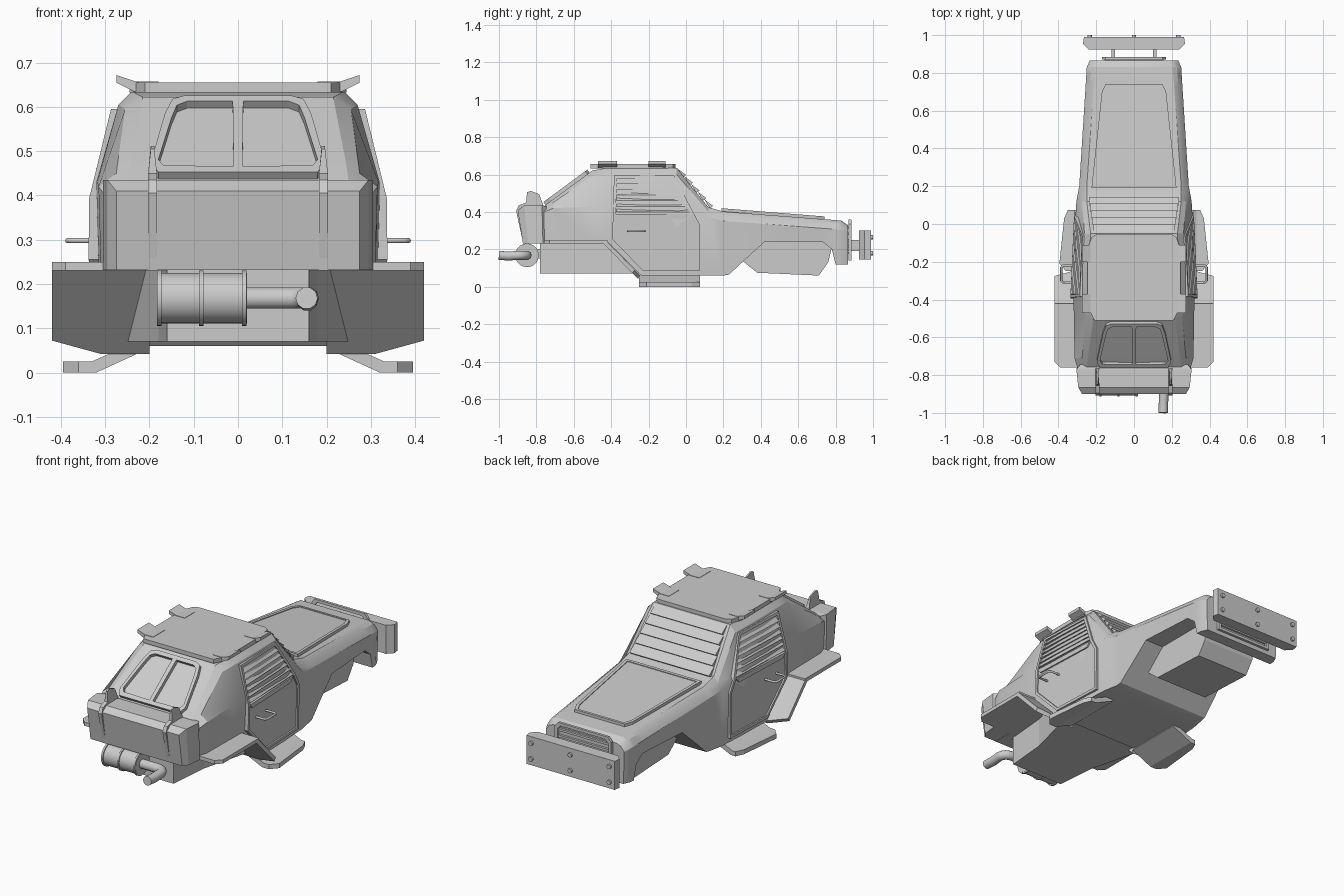
import bpy, bmesh, math
from mathutils import Vector as V

if "Cube" in bpy.data.objects:
    bpy.data.objects.remove(bpy.data.objects["Cube"])


def finish(name, bm, mirror=False, smooth=0):
    bmesh.ops.recalc_face_normals(bm, faces=bm.faces)
    me = bpy.data.meshes.new(name)
    bm.to_mesh(me)
    bm.free()
    ob = bpy.data.objects.new(name, me)
    bpy.context.collection.objects.link(ob)
    if mirror:
        ob.modifiers.new("mirror", 'MIRROR')
    if smooth:
        bpy.ops.object.select_all(action='DESELECT')
        bpy.context.view_layer.objects.active = ob
        ob.select_set(True)
        bpy.ops.object.shade_smooth_by_angle(angle=math.radians(smooth))
    return ob


def loft(name, rings, mirror=False, smooth=0):
    """Closed rings of equal length, bridged and capped."""
    bm = bmesh.new()
    vs = [[bm.verts.new(p) for p in r] for r in rings]
    n = len(rings[0])
    for a, b in zip(vs, vs[1:]):
        for i in range(n):
            j = (i + 1) % n
            bm.faces.new((a[i], a[j], b[j], b[i]))
    bm.faces.new(vs[0])
    bm.faces.new(vs[-1])
    return finish(name, bm, mirror, smooth)


def prism(name, pts, vec, mirror=False, smooth=0):
    return loft(name, [pts, [V(p) + V(vec) for p in pts]], mirror, smooth)


def frame(name, outer, inner, vec, mirror=False):
    """Flat ring between two outlines, thickened by vec."""
    bm = bmesh.new()
    loops = [outer, inner, [V(p) + V(vec) for p in inner], [V(p) + V(vec) for p in outer]]
    vs = [[bm.verts.new(p) for p in l] for l in loops]
    n = len(outer)
    for k in range(4):
        a, b = vs[k], vs[(k + 1) % 4]
        for i in range(n):
            j = (i + 1) % n
            bm.faces.new((a[i], a[j], b[j], b[i]))
    return finish(name, bm, mirror)


def box(name, lo, hi, mirror=False):
    (a, b, c), (d, e, f) = lo, hi
    return prism(name, [(a, b, c), (d, b, c), (d, e, c), (a, e, c)], (0, 0, f - c), mirror)


def cyl(name, r, p, q, seg=24):
    p, q = V(p), V(q)
    bm = bmesh.new()
    bmesh.ops.create_cone(bm, cap_ends=True, segments=seg, radius1=r, radius2=r, depth=(q - p).length)
    rot = (q - p).to_track_quat('Z', 'Y').to_matrix().to_4x4()
    bmesh.ops.transform(bm, matrix=rot, verts=bm.verts)
    bmesh.ops.translate(bm, vec=(p + q) / 2, verts=bm.verts)
    return finish(name, bm, smooth=40)


def tube(name, pts, r, mirror=False, cyclic=False):
    cu = bpy.data.curves.new(name, 'CURVE')
    cu.dimensions = '3D'
    cu.bevel_depth, cu.bevel_resolution, cu.use_fill_caps = r, 3, True
    s = cu.splines.new('POLY')
    s.points.add(len(pts) - 1)
    for q, p in zip(s.points, pts):
        q.co = (*p, 1)
    s.use_cyclic_u = cyclic
    ob = bpy.data.objects.new(name, cu)
    bpy.context.collection.objects.link(ob)
    if mirror:
        ob.modifiers.new("mirror", 'MIRROR')


# body shell: y, then (half width, z) of top edge, chamfer, belt, then bottom z
st = [(-.76, .25, .43, .27, .42, .30, .40, .24), (-.71, .245, .468, .275, .45, .315, .42, .24),
      (-.50, .215, .622, .255, .595, .318, .43, .24), (-.42, .24, .635, .27, .605, .32, .43, .24),
      (-.24, .24, .635, .27, .605, .32, .42, .06), (-.05, .23, .635, .262, .60, .315, .41, .06),
      (.12, .25, .425, .275, .40, .305, .37, .06)]
for y, zb in [(.20, .06), (.23, .065), (.30, .13), (.42, .24), (.73, .24), (.78, .2), (.80, .12), (.83, .12)]:
    t = (y - .2) / .63
    st.append((y, .25 - .045 * t, .402 - .048 * t, .268 - .04 * t, .388 - .048 * t,
               .29 - .04 * t, .352 - .047 * t, zb))
st.append((.865, .19, .33, .215, .32, .235, .295, .12))
rings = []
for y, wt, zt, wc, zc, ws, zs, zb in st:
    half = [(wt, y, zt), (wc, y, zc), (ws, y, zs), (ws - .005, y, zb)]
    rings.append(half + [(-x, b, c) for x, b, c in reversed(half)])
loft("body_shell", rings, smooth=25)

# underbody: engine bay and rear chassis
prism("engine_bay", [(-.16, .2, .25), (-.16, .2, .065), (-.16, .24, .15), (-.16, .30, .14), (-.16, .38, .075),
                     (-.16, .71, .06), (-.16, .76, .13), (-.16, .79, .25)], (.32, 0, 0))
loft("rear_chassis", [[(-w, y, .25), (w, y, .25), (w, y, .07), (-w, y, .07)]
                      for y, w in [(-.78, .16), (-.55, .18), (-.24, .26)]])

# hood panel with raised border
hz = lambda x, y: (x, y, .415 - (y - .2) * .08)
hood = [(.225, .19), (.17, .70), (.15, .74), (-.15, .74), (-.17, .70), (-.225, .19)]
prism("hood_panel", [hz(*p) for p in hood], (0, 0, -.03))
frame("hood_panel_trim", [hz(*p) for p in hood],
      [hz(x * .92, y + (.015 if y < .3 else -.012)) for x, y in hood], (0, 0, .004))

# windscreen louvres
a, b, up = V((0, -.045, .632)), V((0, .135, .425)), V((0, .77, .64))
for i in range(5):
    p, q, w = a.lerp(b, i / 5), a.lerp(b, (i + 1) / 5), .215 + .006 * i
    off = V((-w, 0, 0))
    prism("windscreen_louvre", [p + off, q + off + up * .012, q + off - up * .01], (2 * w, 0, 0))

# rear window: two framed panes on the sloped back
rs = lambda x, z: (x, -.76 + (z - .43) * 1.355, z)
frame("rear_window_frame",
      [rs(*p) for p in [(0, .437), (.18, .437), (.197, .46), (.165, .57), (.148, .602), (.12, .61), (0, .61)]],
      [rs(*p) for p in [(.01, .45), (.168, .452), (.18, .465), (.15, .56), (.138, .588), (.115, .597), (.012, .597)]],
      (0, -.012, .016), True)

# roof plate and its upturned tabs
rp = [(.2, -.055), (.225, -.07), (.245, -.13), (.245, -.44), (.21, -.51)]
prism("roof_plate", [(x, y, .633) for x, y in rp] + [(-x, y, .633) for x, y in reversed(rp)], (0, 0, .022))
for y0, y1 in [(-.47, -.37), (-.2, -.11)]:
    prism("roof_tab", [(x, y0, z) for x, z in [(.18, .635), (.235, .635), (.275, .655), (.275, .672),
                                               (.23, .657), (.18, .657)]], (0, y1 - y0, 0), True)


# doors: frame, panels, window louvres, handle
def dx(y, z, o=0):
    return (.337 + o - .045 * (y + .39) - max(0, z - .39) * .243, y, z)


outer = [(-.385, .595), (-.065, .595), (.043, .39), (.075, .33), (.072, .085), (-.23, .085), (-.395, .255), (-.39, .39)]
inner = [(-.37, .58), (-.075, .58), (.025, .39), (.06, .325), (.057, .1), (-.225, .1), (-.38, .26), (-.375, .39)]
frame("door_frame", [dx(*p) for p in outer], [dx(*p) for p in inner], (-.035, 0, 0), True)
prism("door_panel", [dx(*p, -.008) for p in inner[2:]], (-.03, 0, 0), True)
prism("door_window", [dx(*p, -.022) for p in inner[:3] + inner[7:]], (-.02, 0, 0), True)
for i in range(6):
    z1, z0 = .58 - i * .03, .55 - i * .03
    f = lambda z: -.075 + (.58 - z) * .526
    loft("door_louvre", [[dx(y1, z1, -.022), dx(y0, z0, .002), dx(y0, z0, -.022)]
                         for y1, y0 in [(-.37, -.372), (f(z1), f(z0))]], True)
prism("door_waist", [dx(*p) for p in [(-.375, .39), (.022, .39), (.0, .365), (-.355, .365)]], (-.02, 0, 0), True)
tube("door_handle", [(.32, -.31, .298), (.375, -.31, .298), (.385, -.30, .298), (.385, -.23, .298),
                     (.375, -.22, .298), (.31, -.22, .298)], .006, True)

# rear fenders: flat top and slanted front
prism("rear_fender", [(.15, -.76, .23), (.39, -.76, .23), (.42, -.73, .23), (.42, -.42, .23), (.15, -.42, .23)],
      (0, 0, .02), True)
prism("rear_fender_slope", [(.2, -.43, .25), (.42, -.43, .25), (.42, -.275, .09), (.31, -.245, .06), (.2, -.245, .06)],
      (0, -.012, -.018), True)

# side steps
loft("side_step", [[(.2, y, .065), (.2, y, .055), (.32, y, 0), (x, y, 0), (x, y, .025), (.33, y, .025), (.24, y, .065)]
                   for y, x in [(-.25, .36), (-.21, .395), (.03, .37), (.075, .35)]], True)

# rear luggage box and its straps
loft("rear_box", [[(-w, y, z1), (w, y, z1), (w, yb, .232), (-w, yb, .232)]
                  for w, y, yb, z1 in [(.285, -.745, -.745, .43), (.305, -.77, -.765, .435),
                                       (.295, -.865, -.845, .435), (.275, -.90, -.872, .41)]])
strap = [(-.87, .23, 10), (-.908, .405, 10), (-.895, .435, 10), (-.855, .45, 10), (-.85, .505, 4),
         (-.83, .512, 4), (-.785, .495, 4), (-.765, .44, 10), (-.76, .23, 10)]
loft("box_strap", [[(.193 + s * w / 1000, y, z) for y, z, w in strap] for s in (-1, 1)], True)

# exhaust drum, rings and bent pipe
cy, cz = -.85, .168
cyl("exhaust_drum", .057, (-.18, cy, cz), (.02, cy, cz), 32)
for x in (-.178, -.083, .014):
    cyl("exhaust_drum_ring", .063, (x - .005, cy, cz), (x + .005, cy, cz), 32)
bend = [(.115 + .043 * math.sin(t * math.pi / 12), cy - .043 + .043 * math.cos(t * math.pi / 12), cz) for t in range(7)]
tube("exhaust_pipe", [(.0, cy, cz)] + bend + [(.156, -.95, cz - .004), (.155, -1.0, cz)], .025)
box("exhaust_mount", (-.15, -.84, .15), (-.03, -.76, .2))

# grille guard with bars
gx = [(.17, .14), (.17, .335), (.15, .36), (-.15, .36), (-.17, .335), (-.17, .14)]
frame("grille_guard", [(x, .87, z) for x, z in gx],
      [(x * .9, .87, .245 + (z - .245) * .86) for x, z in gx], (0, .014, 0))
for i in range(5):
    z = .175 + i * .034
    box("grille_bar", (-.155, .862, z), (.155, .877, z + .012))

# front bumper board, mounts and bolts
prism("bumper_board", [(-.24, .925, .145), (.24, .925, .145), (.27, .955, .145), (.265, .99, .145),
                       (-.265, .99, .145), (-.27, .955, .145)], (0, 0, .155))
box("bumper_mount", (.1, .85, .19), (.12, .93, .25), True)
for x in (-.235, 0, .235):
    for z in (.18, .265):
        cyl("bumper_bolt", .012, (x, .98, z), (x, 1.0, z), 10)
